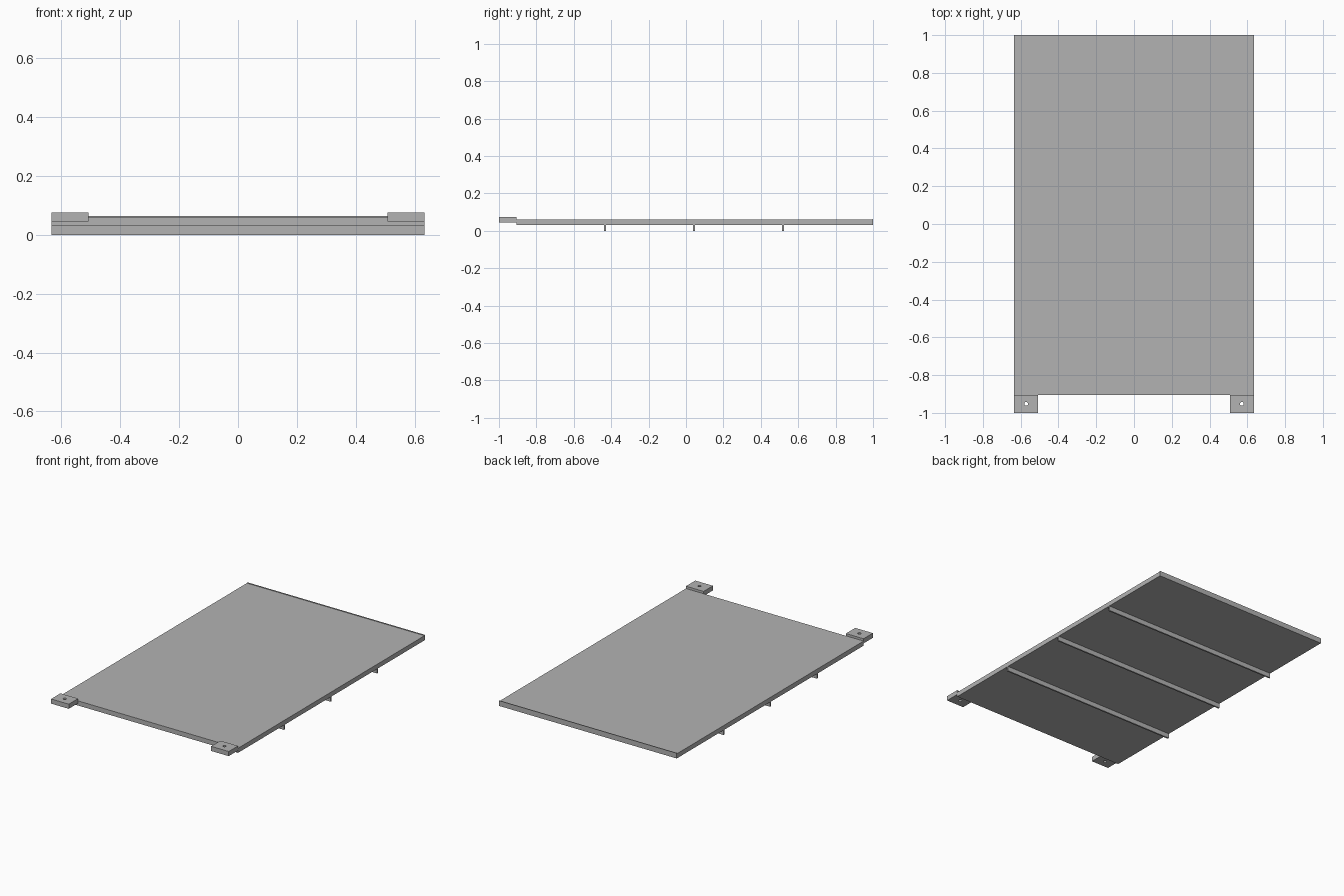
import bpy
import bmesh
from mathutils import Matrix, Vector

cube = bpy.data.objects.get("Cube")
if cube:
    bpy.data.objects.remove(cube, do_unlink=True)

HALF_W = 0.634

grey = bpy.data.materials.new("plain grey")
grey.use_nodes = True
colour = (0.45, 0.45, 0.45, 1)
grey.diffuse_color = colour
grey.node_tree.nodes["Principled BSDF"].inputs["Base Color"].default_value = colour


def finish(name, bm):
    mesh = bpy.data.meshes.new(name)
    bm.to_mesh(mesh)
    bm.free()
    mesh.materials.append(grey)
    obj = bpy.data.objects.new(name, mesh)
    bpy.context.collection.objects.link(obj)
    return obj


def box(name, low, high):
    low, high = Vector(low), Vector(high)
    bm = bmesh.new()
    place = Matrix.Translation((low + high) / 2) @ Matrix.Diagonal((*(high - low), 1))
    bmesh.ops.create_cube(bm, size=1, matrix=place)
    return finish(name, bm)


# Flat panel with a thin raised lip along its back edge
box("panel", (-HALF_W, -0.905, 0.03), (HALF_W, 0.996, 0.06))
box("back_lip", (-HALF_W, 0.996, 0.03), (HALF_W, 1, 0.064))

# Cross ribs under the panel
for label, y in (("front", -0.433), ("middle", 0.043), ("back", 0.519)):
    box(label + "_rib", (-HALF_W, y - 0.005, 0), (HALF_W, y + 0.005, 0.03))

# Mounting tabs at the front corners, each with a screw hole
for side, s in (("left", 1), ("right", -1)):
    xs = sorted((s * 0.508, s * HALF_W))
    tab = box(side + "_tab", (xs[0], -1, 0.045), (xs[1], -0.905, 0.075))
    bm = bmesh.new()
    bmesh.ops.create_cone(bm, cap_ends=True, segments=16, radius1=0.01, radius2=0.01,
                          depth=0.1, matrix=Matrix.Translation((s * 0.571, -0.952, 0.06)))
    cutter = finish(side + "_hole_cutter", bm)
    cutter.hide_render = True
    cutter.hide_set(True)
    cut = tab.modifiers.new("screw hole", "BOOLEAN")
    cut.operation = "DIFFERENCE"
    cut.solver = "EXACT"
    cut.object = cutter
